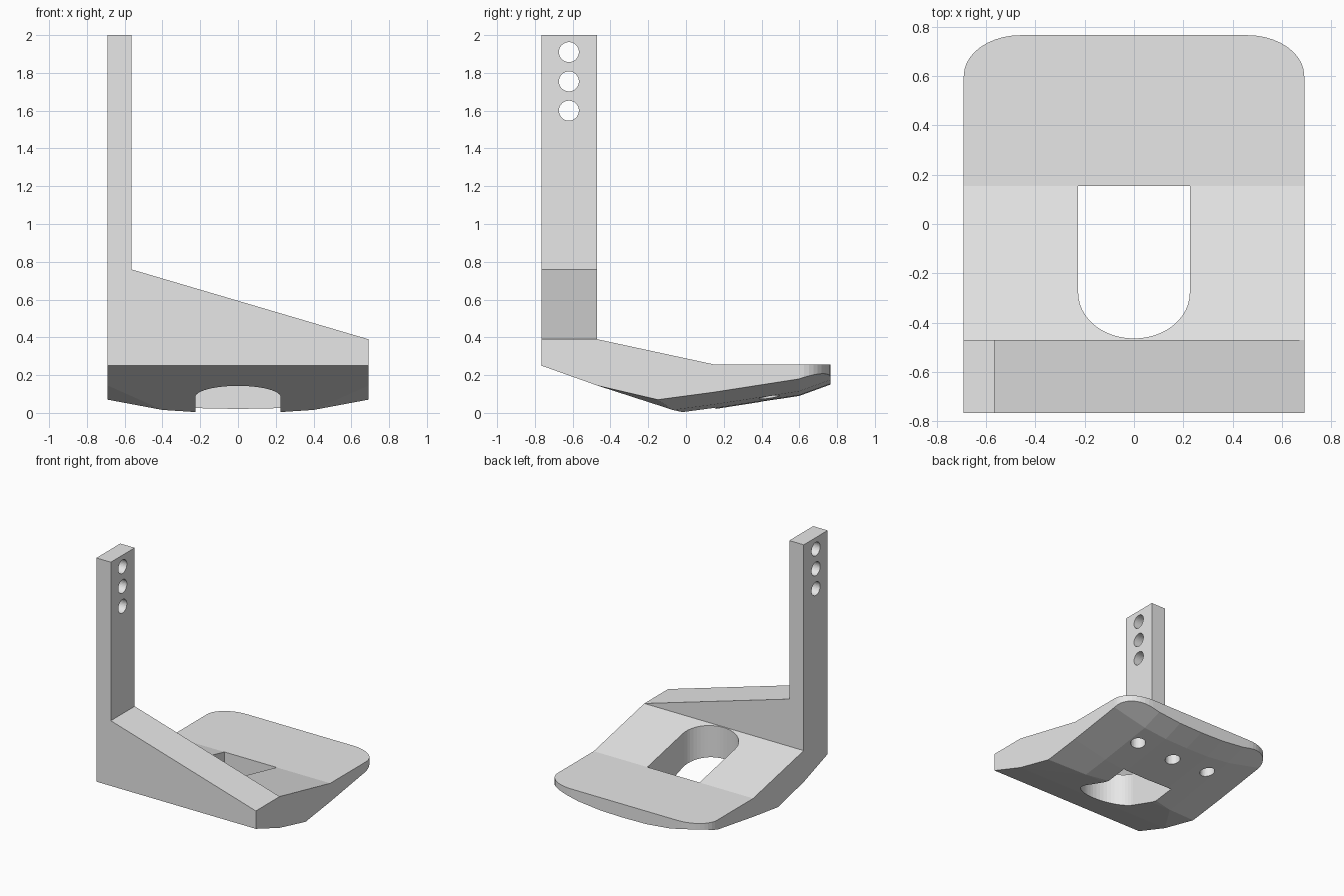
import bpy, bmesh
from math import sin, cos, pi
from mathutils import Vector

cube = bpy.data.objects.get("Cube")
if cube:
    bpy.data.objects.remove(cube, do_unlink=True)

grey = bpy.data.materials.new("plain_grey")
grey.use_nodes = True
colour = (0.8, 0.8, 0.8, 1)
grey.diffuse_color = colour
grey.node_tree.nodes["Principled BSDF"].inputs["Base Color"].default_value = colour


def add_object(name, bm):
    bmesh.ops.recalc_face_normals(bm, faces=bm.faces)
    mesh = bpy.data.meshes.new(name)
    bm.to_mesh(mesh)
    bm.free()
    mesh.materials.append(grey)
    obj = bpy.data.objects.new(name, mesh)
    bpy.context.collection.objects.link(obj)
    return obj


def prism(name, profile, place, start, end):
    """Extrude a 2D profile; place(a, b, t) maps it into space."""
    bm = bmesh.new()
    face = bm.faces.new([bm.verts.new(place(a, b, start)) for a, b in profile])
    moved = bmesh.ops.extrude_face_region(bm, geom=[face])["geom"]
    shift = Vector(place(0, 0, end)) - Vector(place(0, 0, start))
    bmesh.ops.translate(bm, vec=shift,
                        verts=[v for v in moved if isinstance(v, bmesh.types.BMVert)])
    return add_object(name, bm)


def arc(cx, cy, rx, ry, a0, a1, n):
    steps = [a0 + (a1 - a0) * i / n for i in range(n + 1)]
    return [(cx + rx * cos(a), cy + ry * sin(a)) for a in steps]


def combine(target, tool, operation):
    mod = target.modifiers.new(operation.lower(), 'BOOLEAN')
    mod.operation, mod.object, mod.solver = operation, tool, 'EXACT'
    bpy.context.view_layer.objects.active = target
    bpy.ops.object.modifier_apply(modifier=mod.name)
    bpy.data.objects.remove(tool, do_unlink=True)


def along_x(a, b, t): return (t, a, b)
def along_y(a, b, t): return (a, t, b)
def along_z(a, b, t): return (a, b, t)


def lerp_table(table, v):
    for (a, fa), (b, fb) in zip(table, table[1:]):
        if v <= b + 1e-6:
            return fa + (fb - fa) * (v - a) / (b - a)
    return table[-1][1]


W, D = 0.69, 0.765
KEEL = [(-0.15, -0.02), (0, 0), (0.15, 0.02), (0.6, 0.09), (D, 0.15)]
CROWN = [(0, 0), (0.2, 0.004), (0.4, 0.025), (W, 0.09)]


def underside(x, y):
    return lerp_table(KEEL, y) + lerp_table(CROWN, abs(x))


# Side profile of the sloped foot plate
base = prism("foot_plate_with_post",
             [(-0.6, -1), (-0.6, 0.35), (-0.47, 0.39), (0.155, 0.255), (1, 0.255), (1, -1)],
             along_x, -0.9, 0.9)

# Upright post and tapering front rib
rib = prism("post_and_rib",
            [(-0.9, -0.9), (-0.9, 2), (-0.565, 2), (-0.565, 0.76), (0.9, 0.328), (0.9, -0.9)],
            along_y, -1, -0.47)
combine(base, rib, 'UNION')

# Rounded outline with a crowned underside, used to trim the block
points = []
for s in (-1, 1):
    points += [(s * W, -D, 0.25), (s * W, -0.47, 0.145), (s * W, -D, 3)]
    for x, y0 in ((0, 0), (0.2, -0.01), (0.4, -0.07), (W, -0.15)):
        for y in (y0, 0.15, 0.6):
            points.append((s * x, y, underside(x, y)))
    for x, y in arc(0.46, 0.6, 0.23, 0.165, 0, pi / 2, 10):
        points += [(s * x, y, underside(x, y)), (s * x, y, 3)]
    points += [(s * x, D, underside(x, D)) for x in (0, 0.2, 0.4)]
bm = bmesh.new()
for p in points:
    bm.verts.new(p)
bmesh.ops.remove_doubles(bm, verts=bm.verts, dist=1e-5)
bmesh.ops.convex_hull(bm, input=bm.verts)
bmesh.ops.delete(bm, geom=[v for v in bm.verts if not v.link_faces], context='VERTS')
combine(base, add_object("envelope", bm), 'INTERSECT')

# Heel-shaped slot through the plate
slot = [(0.226, 0.155), (-0.226, 0.155)] + arc(0, -0.28, 0.226, 0.184, pi, 2 * pi, 24)
combine(base, prism("slot", slot, along_z, -0.5, 0.6), 'DIFFERENCE')

# Three bolt holes through the post
for z in (1.6, 1.755, 1.91):
    hole = arc(-0.62, z, 0.053, 0.053, 0, 2 * pi, 32)[:-1]
    combine(base, prism("post_hole", hole, along_x, -1, 0), 'DIFFERENCE')

# Three blind holes under the plate
for x in (-0.33, 0, 0.33):
    hole = arc(x, 0.44, 0.055, 0.055, 0, 2 * pi, 32)[:-1]
    combine(base, prism("blind_hole", hole, along_z, -0.3, 0.19), 'DIFFERENCE')

for poly in base.data.polygons:
    poly.use_smooth = False
